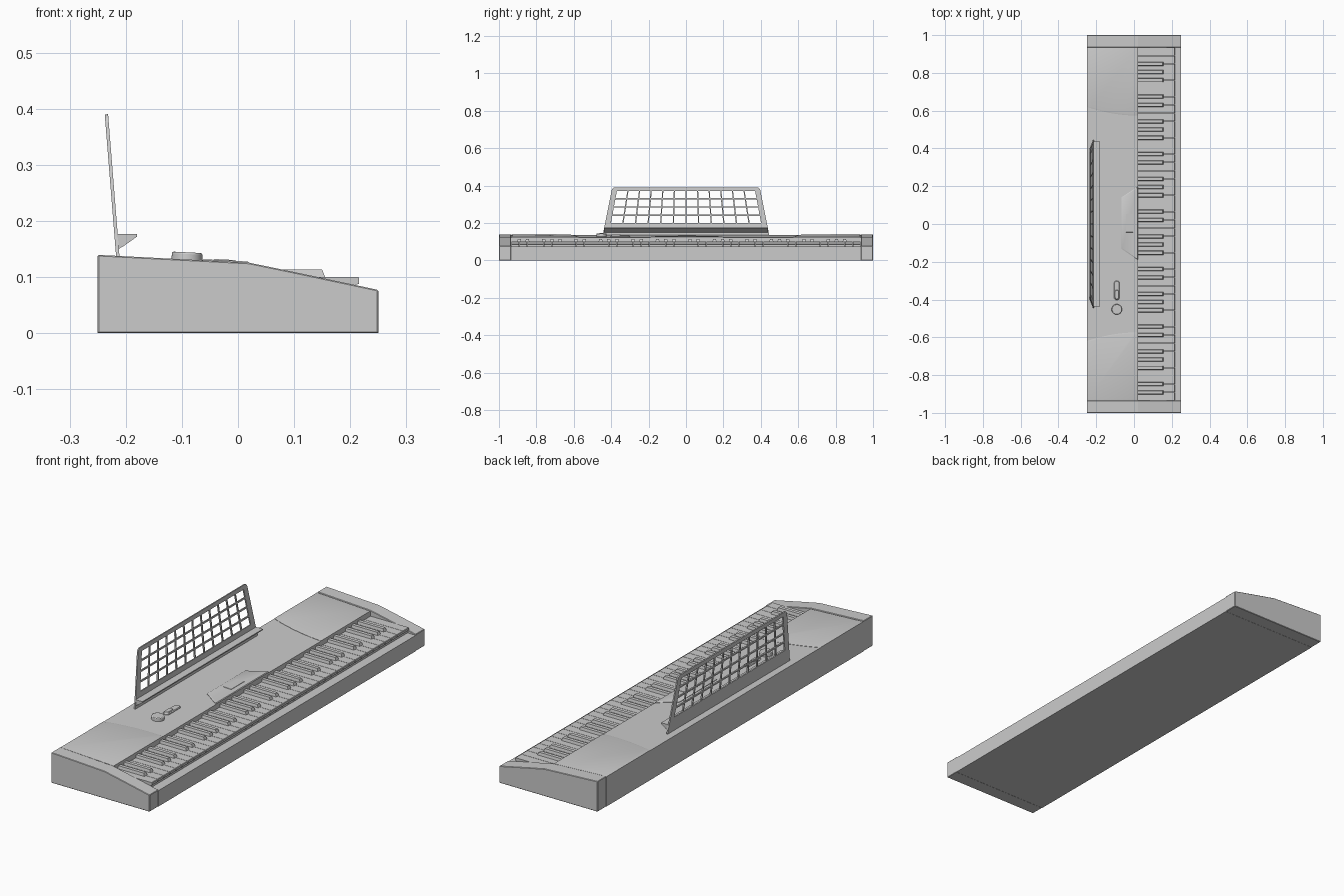
import bpy, bmesh, math
from mathutils import Matrix

if "Cube" in bpy.data.objects:
    bpy.data.objects.remove(bpy.data.objects["Cube"])


def deck(x):
    """Height of the sloping control panel at depth x."""
    return 0.1225 - (x - 0.02) * 0.05


def finish(bm, name, smooth=False):
    bmesh.ops.recalc_face_normals(bm, faces=bm.faces)
    me = bpy.data.meshes.new(name)
    bm.to_mesh(me)
    bm.free()
    ob = bpy.data.objects.new(name, me)
    bpy.context.collection.objects.link(ob)
    if smooth:
        bpy.context.view_layer.objects.active = ob
        ob.select_set(True)
        bpy.ops.object.shade_smooth_by_angle(angle=math.radians(35))
        ob.select_set(False)
    return ob


def loft(bm, a, b):
    """Closed solid between two matching outlines."""
    va, vb = [bm.verts.new(p) for p in a], [bm.verts.new(p) for p in b]
    n = len(va)
    for i in range(n):
        j = (i + 1) % n
        bm.faces.new((va[i], va[j], vb[j], vb[i]))
    bm.faces.new(va[::-1])
    return bm.faces.new(vb)


def prism(bm, profile, y0, y1):
    loft(bm, [(x, y0, z) for x, z in profile], [(x, y1, z) for x, z in profile])


def bevel(ob, width, segments=2):
    m = ob.modifiers.new("edge", 'BEVEL')
    m.width, m.segments, m.limit_method = width, segments, 'ANGLE'


def plate(name, pts, lift, rim, sink=0.004):
    """Raised plate following the deck slope, with a chamfered rim."""
    bm = bmesh.new()
    low = [(x, y, deck(x) - sink) for x, y in pts]
    high = [(x, y, deck(x) + lift * 0.4) for x, y in pts]
    top = loft(bm, low, high)
    bmesh.ops.recalc_face_normals(bm, faces=bm.faces)
    bmesh.ops.inset_region(bm, faces=[top], thickness=rim, depth=lift * 0.6)
    return finish(bm, name, True)


# Main body with key bed and panel
bm = bmesh.new()
prism(bm, [(-.25, 0), (.25, 0), (.25, .073), (.02, .073), (.02, deck(.02)), (-.25, deck(-.25))], -.936, .936)
finish(bm, "body")

# End cheeks
for s, side in ((-1, "left"), (1, "right")):
    bm = bmesh.new()
    prism(bm, [(-.25, 0), (.25, 0), (.25, .077), (.1, .109), (.02, .1255), (-.25, .1395)], s * .935, s)
    bevel(finish(bm, side + "_cheek"), .002, 1)

# Speaker panels with a curved inner edge
for s, side in ((-1, "left"), (1, "right")):
    xs = [-.25 + .27 * i / 12 for i in range(13)]
    pts = [(x, s * (.574 + .046 * ((.02 - x) / .27) ** 2)) for x in xs]
    pts += [(.02, s * .932), (-.25, s * .932)]
    plate(side + "_speaker_panel", pts, .003, .008)

# White keys: six octaves plus one
KEYS, Y0 = 43, -.935
W = 1.87 / KEYS
bm = bmesh.new()
for i in range(KEYS):
    y = Y0 + i * W
    prism(bm, [(.02, .075), (.21, .075), (.21, .086), (.216, .088), (.216, .098), (.214, .1), (.02, .1)],
          y + .0008, y + W - .0008)
finish(bm, "white_keys")

# Black keys, tapered with a sloped front
bm = bmesh.new()
for i in range(KEYS - 1):
    if i % 7 in (2, 6):
        continue
    y = Y0 + (i + 1) * W
    loft(bm, [(.021, y - .011, .098), (.156, y - .011, .098), (.156, y + .011, .098), (.021, y + .011, .098)],
         [(.021, y - .008, .113), (.15, y - .008, .113), (.15, y + .008, .113), (.021, y + .008, .113)])
finish(bm, "black_keys")

# Control console and its display
plate("console", [(-.066, -.132), (-.066, .142), (.02, .197), (.02, -.189)], .005, .006)
plate("display", [(-.045, -.045), (-.045, .055), (-.003, .055), (-.003, -.045)], .0065, .003)

# Pitch slider: rounded base with a raised grip
def capsule(x, y0, y1, r):
    pts = []
    for yc, a0 in ((y1, 0), (y0, math.pi)):
        pts += [(x + r * math.cos(a0 + math.pi * k / 8), yc + r * math.sin(a0 + math.pi * k / 8)) for k in range(9)]
    return pts


plate("slider_base", capsule(-.091, -.388, -.315, .015), .005, .003)
plate("slider_grip", capsule(-.091, -.388, -.36, .012), .01, .003)

# Round dial
bm = bmesh.new()
bmesh.ops.create_cone(bm, cap_ends=True, segments=32, radius1=.028, radius2=.027, depth=.022,
                      matrix=Matrix.Translation((-.091, -.452, .133)) @ Matrix.Rotation(.05, 4, 'Y'))
bevel(finish(bm, "dial", True), .003)

# Music stand: leaning trapezoid grid, odd cells left open
def bands(a, b, n, bar):
    cell = (b - a - (n - 1) * bar) / n
    out = []
    for i in range(n):
        out += [a + i * (cell + bar), a + i * (cell + bar) + cell]
    return out


us = [-1] + bands(-.929, .929, 12, .016) + [1]
vs = [.136] + bands(.2, .371, 4, .007) + [.39]
bm = bmesh.new()
grid = [[bm.verts.new((-.2145 - (z - .14) * .08, u * (.442 - (z - .15) * .2), z)) for u in us] for z in vs]
for j in range(len(vs) - 1):
    for i in range(len(us) - 1):
        if not (i % 2 and j % 2):
            bm.faces.new((grid[j][i], grid[j][i + 1], grid[j + 1][i + 1], grid[j + 1][i]))
bmesh.ops.bevel(bm, geom=[grid[-1][0], grid[-1][-1]], offset=.014, segments=3, profile=.5, affect='VERTICES')
ob = finish(bm, "music_stand")
m = ob.modifiers.new("thickness", 'SOLIDIFY')
m.thickness, m.offset = .006, 0

# Sheet ledge of the stand
bm = bmesh.new()
prism(bm, [(-.216, .177), (-.18, .177), (-.18, .172), (-.204, .155), (-.213, .15)], -.438, .438)
finish(bm, "stand_ledge")
